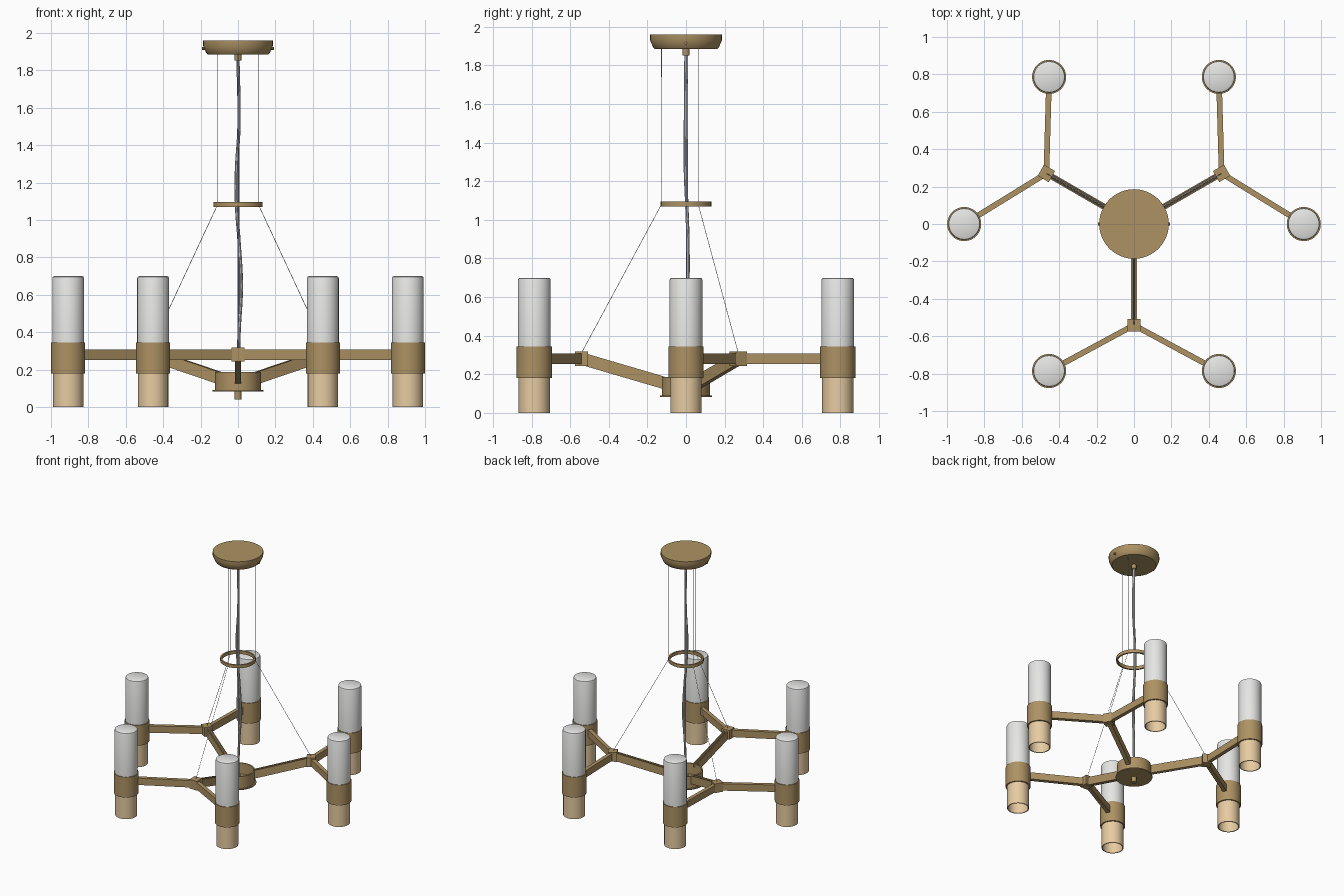
import bpy, bmesh, math
from mathutils import Vector, Matrix

if "Cube" in bpy.data.objects:
    bpy.data.objects.remove(bpy.data.objects["Cube"], do_unlink=True)


def material(name, rgb):
    m = bpy.data.materials.new(name)
    m.use_nodes = True
    colour = (*rgb, 1)
    m.diffuse_color = colour
    m.node_tree.nodes["Principled BSDF"].inputs["Base Color"].default_value = colour
    return m


brass = material("aged brass", (0.42, 0.288, 0.127))
tan = material("pale tan", (0.8, 0.6, 0.36))
glass = material("frosted white", (0.79, 0.79, 0.77))
grey = material("cable grey", (0.6, 0.6, 0.6))


def finish(name, bm, mat, smooth=True):
    bmesh.ops.remove_doubles(bm, verts=bm.verts, dist=0.00005)
    bmesh.ops.recalc_face_normals(bm, faces=bm.faces)
    mesh = bpy.data.meshes.new(name)
    bm.to_mesh(mesh)
    bm.free()
    mesh.materials.append(mat)
    ob = bpy.data.objects.new(name, mesh)
    bpy.context.collection.objects.link(ob)
    if smooth:
        bpy.ops.object.select_all(action="DESELECT")
        ob.select_set(True)
        bpy.context.view_layer.objects.active = ob
        bpy.ops.object.shade_smooth_by_angle(angle=math.radians(35))
    return ob


def lathe(name, profile, mat, at=(0, 0, 0), closed=False, sides=48):
    """Revolve (radius, height) points around z."""
    bm = bmesh.new()
    pts = [bm.verts.new((r, 0, z)) for r, z in profile]
    pairs = list(zip(pts, pts[1:]))
    if closed:
        pairs.append((pts[-1], pts[0]))
    edges = [bm.edges.new(p) for p in pairs]
    bmesh.ops.spin(bm, geom=pts + edges, cent=(0, 0, 0), axis=(0, 0, 1),
                   angle=math.tau, steps=sides)
    bmesh.ops.translate(bm, verts=bm.verts, vec=at)
    return finish(name, bm, mat)


def extrude_section(name, section, start, end, mat):
    """Sweep an (across, up) outline in a straight line, keeping its ends vertical."""
    bm = bmesh.new()
    a, b = Vector(start), Vector(end)
    across = (b - a).cross(Vector((0, 0, 1))).normalized()
    rings = [[bm.verts.new(p + across * u + Vector((0, 0, v))) for u, v in section]
             for p in (a, b)]
    n = len(section)
    for i in range(n):
        j = (i + 1) % n
        bm.faces.new((rings[0][i], rings[0][j], rings[1][j], rings[1][i]))
    for ring in rings:
        bm.faces.new(ring)
    return finish(name, bm, mat, smooth=False)


def tube(name, points, radius, mat, sides=2):
    """Round wire through points, turned into a mesh."""
    curve = bpy.data.curves.new(name, "CURVE")
    curve.dimensions = "3D"
    curve.bevel_depth = radius
    curve.bevel_resolution = sides
    curve.use_fill_caps = True
    if len(points) > 3:
        spline = curve.splines.new("BEZIER")
        spline.bezier_points.add(len(points) - 1)
        for bp, p in zip(spline.bezier_points, points):
            bp.co = p
            bp.handle_left_type = bp.handle_right_type = "AUTO"
    else:
        spline = curve.splines.new("POLY")
        spline.points.add(len(points) - 1)
        for sp, p in zip(spline.points, points):
            sp.co = (*p, 1)
    temp = bpy.data.objects.new(name + " path", curve)
    bpy.context.collection.objects.link(temp)
    deps = bpy.context.evaluated_depsgraph_get()
    mesh = bpy.data.meshes.new_from_object(temp.evaluated_get(deps))
    bpy.data.objects.remove(temp, do_unlink=True)
    bm = bmesh.new()
    bm.from_mesh(mesh)
    bpy.data.meshes.remove(mesh)
    return finish(name, bm, mat)


# Ceiling canopy with stub and side screws
lathe("canopy", [(0, 1.96), (0.186, 1.96), (0.186, 1.93), (0.169, 1.891),
                 (0.162, 1.885), (0, 1.885)], brass)
lathe("canopy_stub", [(0, 1.89), (0.018, 1.89), (0.018, 1.852), (0, 1.852)], brass, sides=24)
for side in (1, -1):
    tube("canopy_screw", [(side * 0.17, 0, 1.916), (side * 0.192, 0, 1.916)], 0.008, brass)

# Wire spreader ring
lathe("spreader_ring", [(0.131, 1.07), (0.131, 1.096), (0.119, 1.096), (0.119, 1.07)],
      brass, closed=True)

# Central dish with bottom flange and finial
lathe("hub_dish", [(0, 0.082), (0.135, 0.082), (0.135, 0.09), (0.124, 0.09),
                   (0.124, 0.187), (0.114, 0.187), (0.114, 0.1), (0, 0.1)], brass)
lathe("hub_post", [(0, 0.15), (0.018, 0.15), (0.018, 0.09), (0, 0.09)], brass, sides=24)
lathe("finial", [(0, 0.09), (0.018, 0.09), (0.018, 0.04), (0, 0.04)], brass, sides=24)

# Loose power cable and its straight companion
sway = [(0, 0, 1.86), (0.005, -0.003, 1.5), (-0.009, -0.003, 1.25), (-0.008, 0.004, 1.08),
        (0.006, 0.01, 0.88), (0.018, 0.01, 0.65), (0.006, 0.005, 0.4), (0, 0, 0.12)]
tube("power_cable", sway, 0.009, grey)
tube("ground_wire", [(0.002, 0.006, 1.86), (0.002, 0.006, 0.12)], 0.005, grey)

# Cross-sections for the arms and joints
bar = [(-0.015, -0.029), (0.015, -0.029), (0.015, 0.027), (-0.015, 0.027)]
channel = [(-0.016, -0.033), (0.016, -0.033), (0.016, 0.033), (0.009, 0.033),
           (0.009, 0.005), (-0.009, 0.005), (-0.009, 0.033), (-0.016, 0.033)]
block = [(-0.034, -0.037), (0.034, -0.037), (0.034, 0.037), (-0.034, 0.037)]

# Three branches, each with a joint, suspension wire and two lamps
for k in range(3):
    turn = Matrix.Rotation(k * math.tau / 3, 3, "Z")
    joint = turn @ Vector((0, -0.541, 0.281))
    hub_end = turn @ Vector((0, -0.112, 0.155))
    out = turn @ Vector((0, -1, 0))

    extrude_section("inner_arm", channel, hub_end, joint, brass)
    lift = Vector((0, 0, 0.011))
    tube("arm_cable", [hub_end + lift, joint + lift], 0.006, grey)
    extrude_section("arm_joint", block, joint - out * 0.034, joint + out * 0.034, brass)

    ring_point = turn @ Vector((0, -0.127, 1.08))
    tube("suspension_wire", [ring_point + Vector((0, 0, 0.81)), ring_point,
                             joint + Vector((0, 0, 0.03))], 0.0016, grey, sides=1)

    for side in (1, -1):
        lamp = turn @ Vector((side * 0.454, -0.786, 0))
        target = Vector((lamp.x, lamp.y, joint.z))
        reach = (target - joint).normalized()
        extrude_section("outer_arm", bar, joint, target - reach * 0.083, brass)
        lathe("lamp_cuff", [(0.091, 0.18), (0.091, 0.345), (0.078, 0.345), (0.078, 0.18)],
              brass, at=lamp, closed=True)
        lathe("glass_shade", [(0, 0.3), (0.085, 0.3), (0.085, 0.688), (0.082, 0.696),
                              (0.075, 0.7), (0, 0.7)], glass, at=lamp)
        lathe("lower_tube", [(0, 0.22), (0.074, 0.22), (0.074, 0), (0.081, 0),
                             (0.081, 0.2)], tan, at=lamp)
